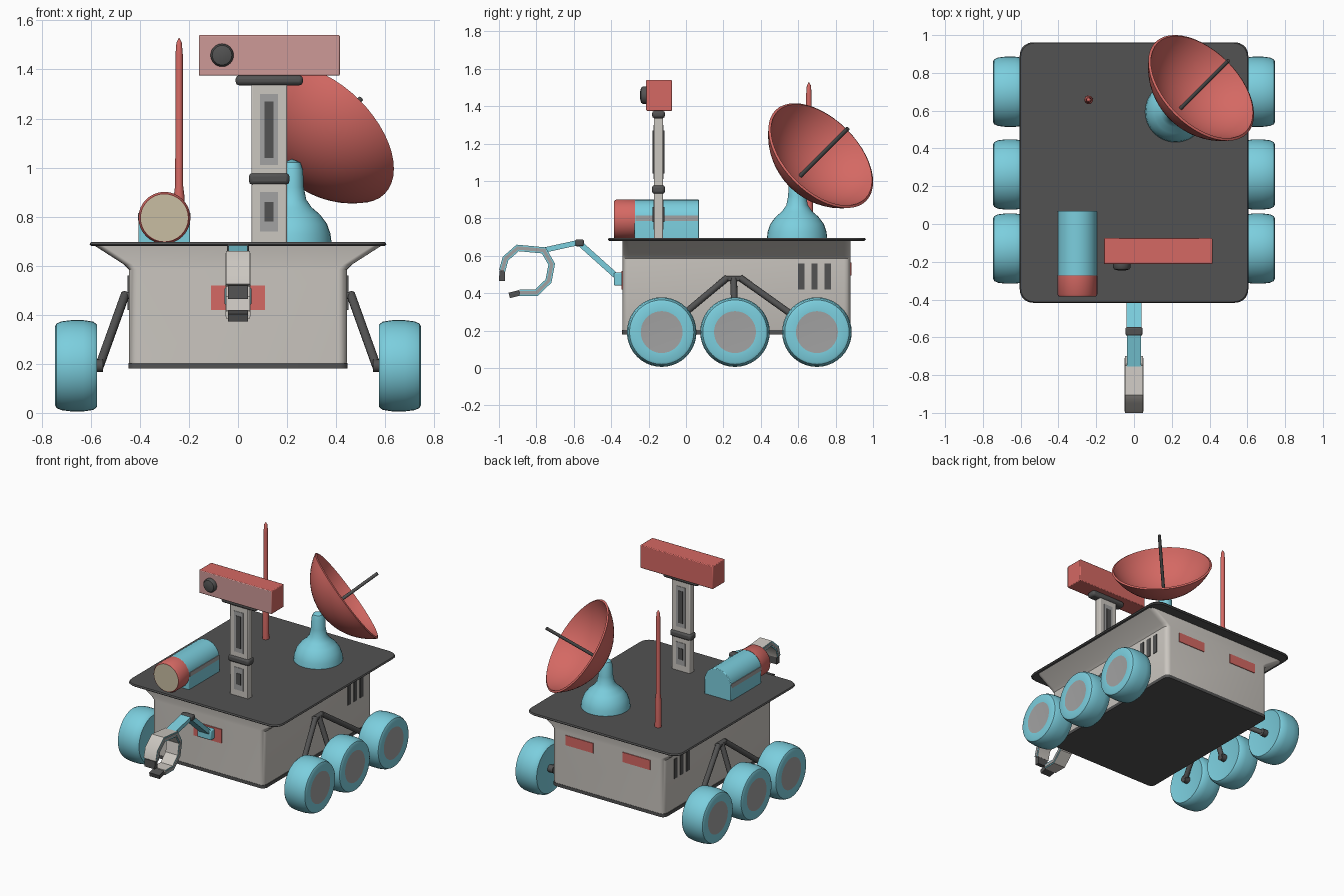
import bpy, bmesh, math
from math import sin, cos, pi
from mathutils import Vector, Matrix

if "Cube" in bpy.data.objects:
    bpy.data.objects.remove(bpy.data.objects["Cube"])


def material(name, r, g, b):
    m = bpy.data.materials.new(name)
    m.use_nodes = True
    m.diffuse_color = (r, g, b, 1)
    m.node_tree.nodes["Principled BSDF"].inputs["Base Color"].default_value = (r, g, b, 1)
    return m


CYAN = material("cyan", 0.20, 0.62, 0.73)
RED = material("coral red", 0.66, 0.14, 0.125)
BODY = material("warm light grey", 0.60, 0.57, 0.53)
DARK = material("charcoal", 0.085, 0.085, 0.085)
GREY = material("mid grey", 0.36, 0.36, 0.36)
BEIGE = material("beige", 0.58, 0.51, 0.36)
PINK = material("pale pink", 0.61, 0.32, 0.31)


def loft(name, rings, mats, rule=None, matrix=None, bevel=0):
    """Skin closed rings of points, cap both ends, colour faces by rule."""
    bm = bmesh.new()
    loops = [[bm.verts.new(p) for p in ring] for ring in rings]
    n = len(loops[0])
    for a, b in zip(loops, loops[1:]):
        for i in range(n):
            j = (i + 1) % n
            bm.faces.new((a[i], a[j], b[j], b[i]))
    bm.faces.new(loops[0])
    bm.faces.new(loops[-1])
    bmesh.ops.remove_doubles(bm, verts=bm.verts, dist=1e-5)
    bmesh.ops.recalc_face_normals(bm, faces=bm.faces)
    if rule:
        for f in bm.faces:
            f.material_index = rule(f.calc_center_median(), f.normal)
    if matrix:
        bm.transform(matrix)
    mesh = bpy.data.meshes.new(name)
    bm.to_mesh(mesh)
    bm.free()
    for m in mats:
        mesh.materials.append(m)
    obj = bpy.data.objects.new(name, mesh)
    bpy.context.collection.objects.link(obj)
    if bevel:
        mod = obj.modifiers.new("Bevel", "BEVEL")
        mod.width, mod.segments = bevel, 2
    bpy.ops.object.select_all(action="DESELECT")
    obj.select_set(True)
    bpy.context.view_layer.objects.active = obj
    bpy.ops.object.shade_smooth_by_angle(angle=math.radians(35))
    return obj


def box(name, x, y, z, *mats, rule=None, bevel=0):
    ring = lambda h: [(x[0], y[0], h), (x[1], y[0], h), (x[1], y[1], h), (x[0], y[1], h)]
    return loft(name, [ring(z[0]), ring(z[1])], mats, rule, bevel=bevel)


def rounded(hx, y0, y1, r, z, n=5):
    """Rounded rectangle ring at height z."""
    pts = []
    corners = [(hx - r, y1 - r), (r - hx, y1 - r), (r - hx, y0 + r), (hx - r, y0 + r)]
    for q, (cx, cy) in enumerate(corners):
        for k in range(n + 1):
            a = (q + k / n) * pi / 2
            pts.append((cx + r * cos(a), cy + r * sin(a), z))
    return pts


def lathe(name, profile, mats, origin, axis=(0, 0, 1), rule=None, n=32):
    """Revolve (radius, height) points about an axis through origin."""
    rings = [[(max(r, 1e-7) * cos(2 * pi * i / n), max(r, 1e-7) * sin(2 * pi * i / n), h)
              for i in range(n)] for r, h in profile]
    turn = Vector(axis).to_track_quat("Z", "Y").to_matrix().to_4x4()
    # drop zero-radius caps into flat fans
    return loft(name, rings, mats, rule, Matrix.Translation(origin) @ turn)


def rod(name, a, b, r, mat, n=12):
    d = Vector(b) - Vector(a)
    return lathe(name, [(r, 0), (r, d.length)], [mat], a, d, n=n)


def strip(name, path, thick, width, *mats):
    """Bent flat bar following (y, z) points, second material on its sides."""
    pts = [Vector(p) for p in path]
    rings = []
    for i, p in enumerate(pts):
        before = (p - pts[i - 1]).normalized() if i else None
        after = (pts[i + 1] - p).normalized() if i < len(pts) - 1 else None
        t = ((before or after) + (after or before)).normalized()
        k = thick / 2 / t.dot(after or before)
        o = Vector((-t.y, t.x)) * k
        rings.append([(x, *(p + o * s)) for x, s in
                      ((-width, 1), (width, 1), (width, -1), (-width, -1))])
    return loft(name, rings, mats, lambda c, nrm: int(len(mats) > 1 and abs(nrm.x) > 0.9))


# Hull, floor rim and deck
loft("hull", [rounded(hx, -0.34, 0.88, 0.035, z) for hx, z in
              ((0.435, 0.185), (0.445, 0.21), (0.445, 0.585), (0.465, 0.605), (0.59, 0.685))], [BODY])
loft("floor_rim", [rounded(0.447, -0.342, 0.882, 0.035, z) for z in (0.18, 0.203)], [DARK])
loft("deck", [rounded(hx, y0, y1, 0.07, z) for hx, y0, y1, z in
              ((0.598, -0.41, 0.955, 0.68), (0.605, -0.417, 0.962, 0.687), (0.6, -0.412, 0.957, 0.696))], [DARK])

# Hull markings
box("front_panel", (-0.11, 0.11), (-0.346, -0.338), (0.42, 0.52), RED)
for s in (-1, 1):
    box("rear_marker", sorted((s * 0.115, s * 0.335)), (0.878, 0.885), (0.495, 0.565), RED)
    for y in (0.60, 0.67, 0.74):
        box("side_vent", sorted((s * 0.443, s * 0.45)), (y, y + 0.034), (0.42, 0.56), DARK)

# Wheels and suspension
TYRE = [(0, -0.07), (0.13, -0.078), (0.168, -0.085), (0.18, -0.07), (0.186, -0.03), (0.186, 0.02),
        (0.181, 0.06), (0.172, 0.08), (0.16, 0.086), (0.112, 0.083), (0, 0.083)]
hub_rule = lambda c, nrm: int(c.z > 0.08 and math.hypot(c.x, c.y) < 0.11)
for s in (-1, 1):
    box("rocker_pivot", sorted((s * 0.435, s * 0.475)), (0.20, 0.31), (0.465, 0.492), DARK, bevel=0.006)
    for y, top in ((-0.13, 0.22), (0.262, 0.255), (0.70, 0.29)):
        lathe("wheel", TYRE, [CYAN, GREY], (s * 0.66, y, 0.192), (s, 0, 0), hub_rule, 40)
        rod("rocker_leg", (s * 0.46, top, 0.482), (s * 0.565, y, 0.19), 0.018, DARK)
        rod("axle", (s * 0.55, y, 0.192), (s * 0.60, y, 0.192), 0.026, DARK)

# Mast
box("mast", (0.055, 0.2), (-0.172, -0.122), (0.69, 1.36), BODY, bevel=0.006)
box("mast_collar", (0.044, 0.21), (-0.182, -0.112), (0.93, 0.978), DARK, bevel=0.015)
box("mast_top_collar", (-0.01, 0.265), (-0.182, -0.112), (1.335, 1.376), DARK, bevel=0.015)
for y, s in ((-0.172, -1), (-0.122, 1)):
    for z0, z1, m in ((1.01, 1.3, 0.03), (0.74, 0.9, 0.04)):
        box("mast_panel", (0.09, 0.163), sorted((y - s * 0.002, y + s * 0.003)), (z0, z1), GREY)
        box("mast_slot", (0.108, 0.145), sorted((y, y + s * 0.006)), (z0 + m, z1 - m), DARK)

# Camera head
box("camera_head", (-0.16, 0.415), (-0.213, -0.075), (1.375, 1.54), RED, PINK,
    rule=lambda c, nrm: int(nrm.y < -0.9), bevel=0.005)
lathe("camera_lens", [(0.047, 0), (0.047, 0.018), (0.04, 0.028), (0.022, 0.033), (0, 0.034)],
      [DARK], (-0.065, -0.212, 1.458), (0, -1, 0), n=24)

# Equipment drum with arched housing
arch = [(-0.195, 0.69)] + [(-0.3 + 0.105 * cos(a * pi / 16), 0.795 + 0.105 * sin(a * pi / 16))
                           for a in range(17)] + [(-0.405, 0.69)]
loft("drum_housing", [[(x, y, z) for x, z in arch] for y in (-0.275, 0.07)], [CYAN], bevel=0.004)
lathe("drum_nose", [(0.106, 0), (0.106, 0.1), (0.098, 0.112), (0.096, 0.112), (0, 0.112)], [RED, BEIGE],
      (-0.3, -0.273, 0.795), (0, -1, 0), lambda c, nrm: int(nrm.z > 0.9 and math.hypot(c.x, c.y) < 0.09))
for s in (-1, 1):
    box("drum_stripe", sorted((-0.3 + s * 0.1, -0.3 + s * 0.107)), (-0.27, 0.065), (0.785, 0.815), GREY)

# Whip antenna
lathe("antenna", [(0.023, 0), (0.022, 0.19), (0.016, 0.24), (0.015, 0.77), (0.011, 0.82), (0, 0.84)],
      [RED], (-0.24, 0.657, 0.69), n=16)

# Dish with pedestal and feed rod
lathe("dish_pedestal", [(0.162, 0), (0.157, 0.04), (0.143, 0.08), (0.115, 0.118), (0.08, 0.148), (0.058, 0.18),
                        (0.048, 0.23), (0.045, 0.3), (0.035, 0.33), (0, 0.345)], [CYAN], (0.22, 0.594, 0.69))
curve = [1.056 * i / 12 for i in range(13)]
bowl = [(rad * sin(a), 0.394 - rad * cos(a)) for rad, arc in ((0.394, curve), (0.38, curve[::-1])) for a in arc]
lathe("dish", bowl, [RED], (0.24, 0.605, 1.02), (1, 1, 1), n=48)
rod("dish_feed", (0.235, 0.6, 1.015), (0.5, 0.865, 1.28), 0.011, DARK)

# Robot arm and claw
box("arm_base", (-0.055, 0.055), (-0.385, -0.336), (0.44, 0.51), CYAN, bevel=0.006)
strip("lower_arm", [(-0.36, 0.48), (-0.57, 0.668)], 0.03, 0.04, CYAN)
box("arm_elbow", (-0.045, 0.045), (-0.592, -0.545), (0.65, 0.688), DARK, bevel=0.01)
strip("upper_arm", [(-0.57, 0.672), (-0.77, 0.628)], 0.028, 0.038, CYAN)
upper = [(-0.75, 0.628), (-0.90, 0.642), (-0.965, 0.585), (-0.983, 0.52)]
lower = [(-0.762, 0.632), (-0.718, 0.555), (-0.735, 0.465), (-0.80, 0.402), (-0.89, 0.402)]
for name, path, tip in (("upper_claw", upper, (-0.984, 0.465)), ("lower_claw", lower, (-0.945, 0.388))):
    strip(name, path, 0.034, 0.048, BODY, CYAN)
    strip(name + "_inlay", path, 0.018, 0.051, BODY, GREY)
    strip(name + "_tip", [path[-1], tip], 0.03, 0.04, DARK)
